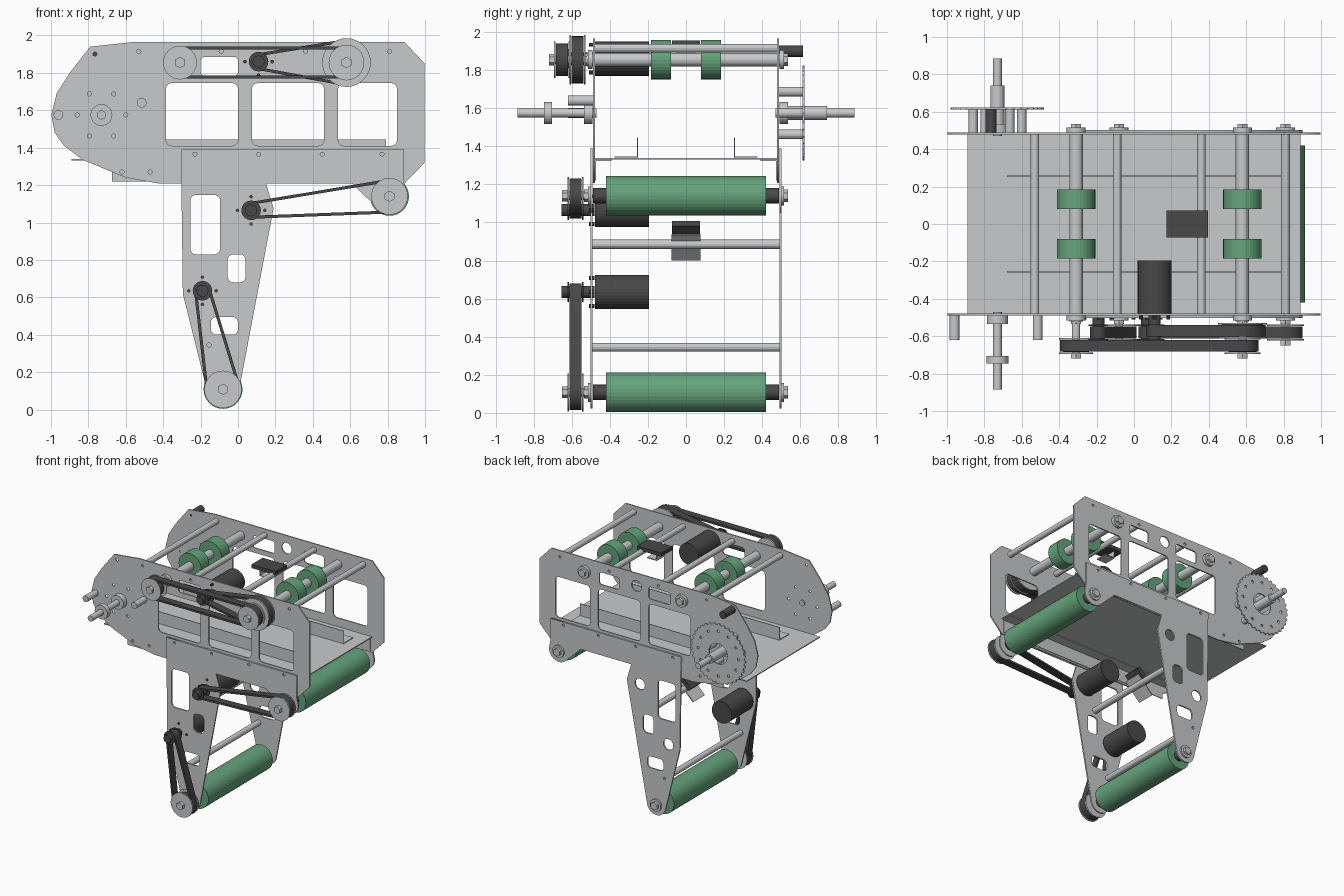
import bpy
from math import sin, cos, pi, radians, acos, atan2, hypot

cube = bpy.data.objects.get("Cube")
if cube:
    bpy.data.objects.remove(cube, do_unlink=True)


def material(name, colour):
    m = bpy.data.materials.new(name)
    m.use_nodes = True
    m.diffuse_color = (*colour, 1)
    m.node_tree.nodes["Principled BSDF"].inputs["Base Color"].default_value = (*colour, 1)
    return m


METAL = material("light metal", (0.58, 0.59, 0.6))
DARK = material("dark grey", (0.065, 0.065, 0.068))
GREEN = material("roller green", (0.13, 0.37, 0.2))


def finish(name, mat):
    ob = bpy.context.object
    ob.name = name
    ob.data.materials.clear()
    ob.data.materials.append(mat)
    return ob


def cyl(name, x, z, y0, y1, r, mat=METAL, sides=32):
    """Cylinder lying along y."""
    bpy.ops.mesh.primitive_cylinder_add(vertices=sides, radius=r, depth=abs(y1 - y0),
                                        location=(x, (y0 + y1) / 2, z), rotation=(pi / 2, 0, 0))
    return finish(name, mat)


def box(name, centre, size, mat=METAL, tilt=0):
    bpy.ops.mesh.primitive_cube_add(size=1, location=centre, rotation=(0, tilt, 0))
    ob = finish(name, mat)
    ob.scale = size
    return ob


def arc(x, z, r, a0=0, a1=360, n=24):
    full = abs(a1 - a0) == 360
    steps = n if full else n - 1
    return [(x + r * cos(radians(a0 + (a1 - a0) * i / steps)),
             z + r * sin(radians(a0 + (a1 - a0) * i / steps))) for i in range(n)]


def window(x0, x1, z0, z1, r=0.03):
    pts = []
    for cx, cz, a in ((x1 - r, z1 - r, 0), (x0 + r, z1 - r, 90),
                      (x0 + r, z0 + r, 180), (x1 - r, z0 + r, 270)):
        pts += arc(cx, cz, r, a, a + 90, 5)
    return pts


def sheet(name, outlines, y, thick, mat=METAL):
    """Flat plate in the xz plane; the first outline is the rim, the rest are holes."""
    cu = bpy.data.curves.new(name, 'CURVE')
    cu.dimensions = '2D'
    cu.fill_mode = 'BOTH'
    cu.extrude = thick / 2
    for pts in outlines:
        sp = cu.splines.new('POLY')
        sp.points.add(len(pts) - 1)
        for p, (x, z) in zip(sp.points, pts):
            p.co = (x, z, 0, 1)
        sp.use_cyclic_u = True
    ob = bpy.data.objects.new(name, cu)
    bpy.context.collection.objects.link(ob)
    ob.location.y = y
    ob.rotation_euler.x = pi / 2
    bpy.ops.object.select_all(action='DESELECT')
    ob.select_set(True)
    bpy.context.view_layer.objects.active = ob
    bpy.ops.object.convert(target='MESH')
    return finish(name, mat)


def loop(a, ra, b, rb):
    """Outline of a band wrapped around two circles."""
    dx, dz = b[0] - a[0], b[1] - a[1]
    t = math_deg(atan2(dz, dx))
    p = math_deg(acos((ra - rb) / hypot(dx, dz)))
    return arc(*a, ra, t + p, t + 360 - p, 20) + arc(*b, rb, t - p, t + p, 20)


def math_deg(a):
    return a * 180 / pi


# Key axle positions in (x, z)
ENTRY, EXIT = (-0.31, 1.855), (0.58, 1.855)
TOP_MOTOR, MID_MOTOR, LOW_MOTOR = (0.11, 1.86), (0.07, 1.065), (-0.19, 0.635)
REAR, FOOT, AXLE = (0.81, 1.14), (-0.08, 0.108), (-0.73, 1.575)
ROD_X = (-0.53, -0.09, 0.36, 0.81)
HEX = [(AXLE[0] + 0.13 * cos(i * pi / 3), AXLE[1] + 0.13 * sin(i * pi / 3)) for i in range(6)]


def pin(x, z, r=0.011):
    return arc(x, z, r, n=10)


# Upper side plates
upper_rim = [(-0.56, 1.965), (-0.79, 1.94), (-0.9, 1.8), (-0.97, 1.69), (-0.998, 1.575),
             (-0.98, 1.48), (-0.93, 1.41), (-0.83, 1.335), (-0.6, 1.24), (-0.42, 1.208),
             (0.89, 1.208), (0.998, 1.32), (0.998, 1.85), (0.89, 1.965)]
upper_holes = [window(-0.385, 0, 1.41, 1.745), window(0.075, 0.46, 1.41, 1.745),
               window(0.535, 0.85, 1.41, 1.745), window(-0.2, 0, 1.785, 1.885, 0.02)]
upper_holes += [pin(x, 1.915) for x in ROD_X] + [pin(x, z) for x, z in HEX]
upper_holes += [pin(-0.765, 1.9), pin(-0.62, 1.27), pin(-0.47, 1.27)]
# Leg plates with the rear bearing lobe
leg_rim = [(-0.305, 1.39), (-0.295, 0.62)] + arc(*FOOT, 0.085, 195, 350, 14)
leg_rim += [(0.19, 1.075), (0.15, 1.208), (0.61, 1.208)] + arc(*REAR, 0.09, 225, 375, 14)
leg_rim += [(0.887, 1.21), (0.887, 1.39)]
leg_holes = [window(-0.255, -0.095, 0.83, 1.147), window(-0.055, 0.04, 0.68, 0.83),
             window(-0.145, 0, 0.4, 0.495), pin(-0.155, 0.345)]
leg_holes += [pin(x, 1.365) for x in (-0.23, 0.11, 0.45, 0.77)]

for side, label in ((-1, "front"), (1, "back")):
    extra_up, extra_leg = [], []
    if side > 0:
        extra_up = [arc(*TOP_MOTOR, 0.045), window(0.27, 0.45, 1.785, 1.885, 0.02)]
        extra_leg = [arc(*MID_MOTOR, 0.045), arc(*LOW_MOTOR, 0.045)]
    sheet(label + "_upper_plate", [upper_rim] + upper_holes + extra_up, side * 0.484, 0.01)
    sheet(label + "_leg_plate", [leg_rim] + leg_holes + extra_leg, side * 0.496, 0.012)
    # Floor guides and mounting angles
    box(label + "_guide_fence", (0.055, side * 0.255, 1.39), (1.47, 0.006, 0.11))
    box(label + "_guide_foot", (0.055, side * 0.315, 1.343), (1.47, 0.12, 0.006))
    box(label + "_angle_top", (0.1, side * 0.435, 1.327), (1.55, 0.09, 0.006))
    box(label + "_angle_wall", (0.1, side * 0.475, 1.275), (1.55, 0.006, 0.11))
    # Stub axle with flange
    cyl(label + "_stub_axle", *AXLE, side * 0.47, side * 0.885, 0.024)
    cyl(label + "_axle_flange", *AXLE, side * 0.49, side * 0.535, 0.057)

# Floor pan
box("floor_pan", (0, 0, 1.335), (1.78, 0.956, 0.008))

# Cross rods
for x in ROD_X:
    cyl("upper_cross_rod", x, 1.915, -0.479, 0.479, 0.023, sides=16)
cyl("leg_cross_rod_low", -0.155, 0.345, -0.49, 0.49, 0.023, sides=16)
cyl("leg_cross_rod_high", -0.03, 0.885, -0.49, 0.49, 0.025, sides=16)

# Feed shafts with paired wheels
for x, z in (ENTRY, EXIT):
    cyl("feed_shaft", x, z, -0.52, 0.5, 0.036)
    for y in (-0.132, 0.132):
        cyl("feed_wheel", x, z, y - 0.053, y + 0.053, 0.103, GREEN)

# Long rollers with dark end cores
for x, z in (REAR, FOOT):
    cyl("long_roller", x, z, -0.42, 0.42, 0.104, GREEN)
    cyl("roller_core", x, z, -0.489, 0.489, 0.04, DARK)

# Bearings and nuts on every driven shaft
for x, z in (ENTRY, EXIT, REAR, FOOT):
    for s in (-1, 1):
        cyl("bearing_cap", x, z, s * 0.49, s * 0.515, 0.05)
        cyl("shaft_nut", x, z, s * 0.51, s * 0.535, 0.032, sides=6)


def pulley(x, z, y, r, mat=METAL):
    """Toothed drum between two flanges."""
    cyl("pulley_drum", x, z, y - 0.032, y + 0.032, r - 0.02, DARK)
    for s in (-1, 1):
        cyl("pulley_flange", x, z, y + s * 0.034, y + s * 0.042, r, mat)


def belt(a, ra, b, rb, y):
    sheet("drive_belt", [loop(a, ra, b, rb), loop(a, ra - 0.016, b, rb - 0.016)], y, 0.062, DARK)


# Pulleys and belts
NEAR, FAR = -0.57, -0.652
pulley(*EXIT, NEAR, 0.13)
pulley(*EXIT, FAR, 0.095)
pulley(*ENTRY, FAR, 0.09)
pulley(*REAR, -0.58, 0.098)
pulley(*FOOT, -0.58, 0.1)
belt(ENTRY, 0.086, EXIT, 0.086, FAR)
belt(TOP_MOTOR, 0.045, EXIT, 0.124, NEAR)
belt(MID_MOTOR, 0.045, REAR, 0.092, -0.58)
belt(LOW_MOTOR, 0.045, FOOT, 0.094, -0.58)
for (x, z), y in ((ENTRY, -0.69), (EXIT, -0.69), (REAR, -0.62), (FOOT, -0.62)):
    cyl("pulley_hub", x, z, -0.5, y - 0.02, 0.022)
    cyl("pulley_nut", x, z, y, y - 0.03, 0.03, sides=6)

# Motors
for x, z in (TOP_MOTOR, MID_MOTOR, LOW_MOTOR):
    cyl("motor_body", x, z, -0.478, -0.195, 0.09, DARK)
    cyl("motor_shaft", x, z, -0.655, -0.48, 0.032, DARK)
    pulley(x, z, -0.58, 0.052, DARK)
    for a in (0, 90, 180, 270):
        cyl("motor_screw", x + 0.073 * cos(radians(a)), z + 0.073 * sin(radians(a)),
            -0.51, -0.48, 0.01, DARK, 8)

# Front collar and stop posts
cyl("axle_collar", *AXLE, -0.745, -0.705, 0.058)
for x, z in ((-0.96, 1.575), (-0.515, 1.64)):
    cyl("front_post", x, z, -0.62, -0.48, 0.026, sides=16)

# Back sprocket on its standoffs
teeth = []
for i in range(144):
    r = 0.25 if i % 4 < 2 else 0.237
    teeth.append((AXLE[0] + r * cos(i * pi / 72), AXLE[1] + r * sin(i * pi / 72)))
ring = [pin(AXLE[0] + 0.185 * cos(i * pi / 6), AXLE[1] + 0.185 * sin(i * pi / 6)) for i in range(12)]
sheet("sprocket", [teeth, arc(*AXLE, 0.085)] + ring, 0.617, 0.01)
cyl("axle_sleeve", *AXLE, 0.5, 0.74, 0.037)
for x, z in HEX:
    cyl("sprocket_standoff", x, z, 0.485, 0.612, 0.025, sides=16)
cyl("dark_bumper", -0.765, 1.9, 0.48, 0.615, 0.03, DARK)

# Upper sensor on its bracket
box("upper_sensor", (0.285, 0, 1.94), (0.22, 0.145, 0.03), DARK)
box("upper_sensor_post", (0.235, 0, 1.897), (0.008, 0.1, 0.06))
box("upper_sensor_foot", (0.278, 0, 1.87), (0.085, 0.1, 0.008))

# Lower tilted sensor
box("lower_sensor", (-0.035, 0, 0.945), (0.14, 0.145, 0.035), DARK, radians(-45))
box("lower_sensor_bracket", (-0.05, 0, 0.87), (0.19, 0.15, 0.008), METAL, radians(-45))
